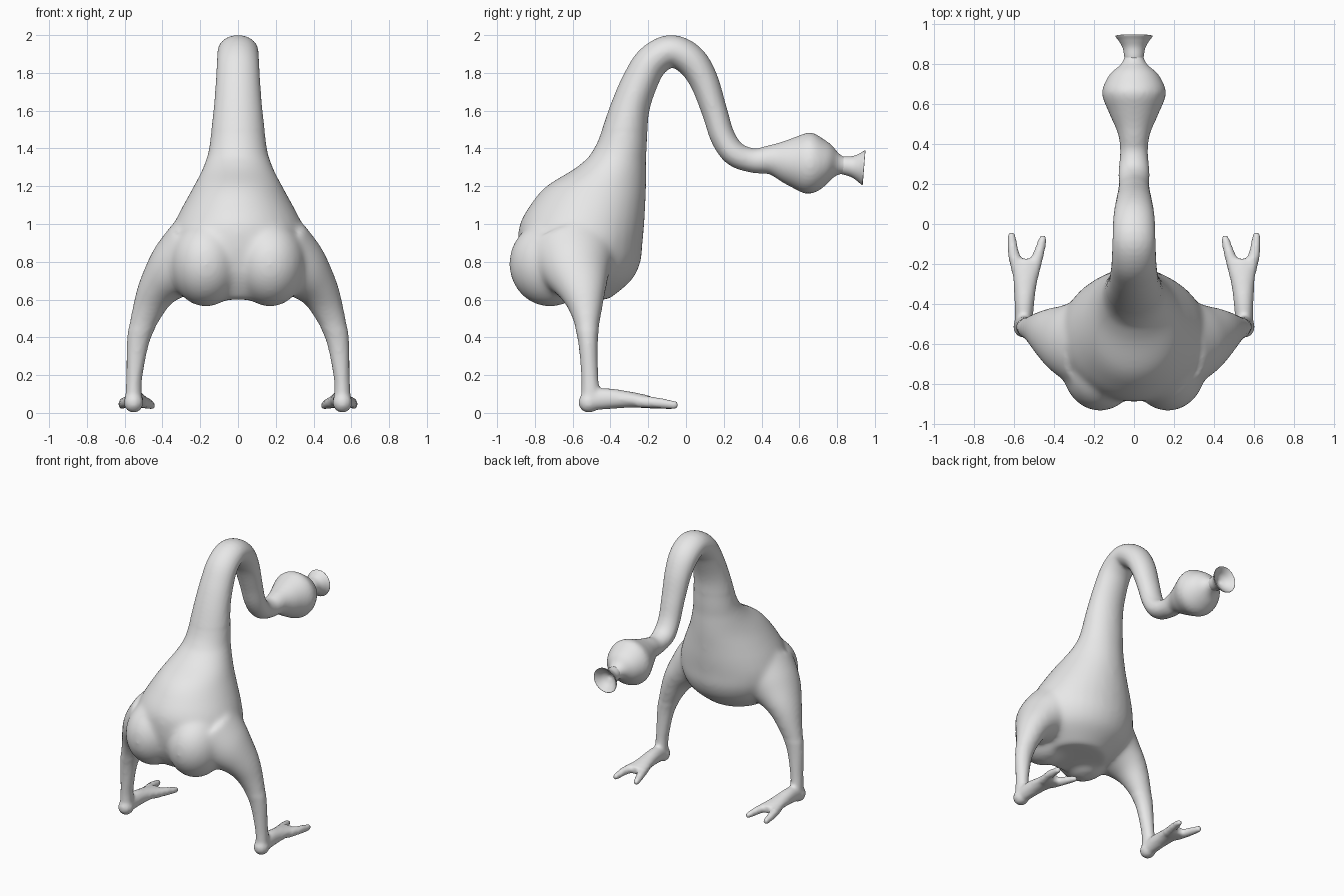
import bpy, bmesh, math
from mathutils import Vector, Matrix

if "Cube" in bpy.data.objects:
    bpy.data.objects.remove(bpy.data.objects["Cube"])

skin = bpy.data.materials.new("pale_grey")
skin.diffuse_color = (0.8, 0.8, 0.8, 1)
skin.use_nodes = True
skin.node_tree.nodes["Principled BSDF"].inputs["Base Color"].default_value = skin.diffuse_color
X, Y, Z = Vector((1, 0, 0)), Vector((0, 1, 0)), Vector((0, 0, 1))


def catmull(rows, steps=5):
    """Smoothly interpolate rows of numbers."""
    out = []
    for i in range(len(rows) - 1):
        a, b, c, d = (rows[max(i - 1, 0)], rows[i], rows[i + 1],
                      rows[min(i + 2, len(rows) - 1)])
        for s in range(steps):
            t = s / steps
            out.append([0.5 * (2 * q + (r - p) * t + (2 * p - 5 * q + 4 * r - u) * t * t
                               + (3 * q - p - 3 * r + u) * t ** 3)
                        for p, q, r, u in zip(a, b, c, d)])
    out.append(list(rows[-1]))
    return out


def tube(bm, rows, side, axis=None, n=32):
    """Loft ellipses; row = x, y, z, radius along side, other radius."""
    rows = catmull(rows)
    rings = []
    for i, (x, y, z, ra, rb) in enumerate(rows):
        p, q = rows[max(i - 1, 0)], rows[min(i + 1, len(rows) - 1)]
        t = (axis or Vector(q[:3]) - Vector(p[:3])).normalized()
        u = (side - t * side.dot(t)).normalized()
        v = t.cross(u)
        rings.append([bm.verts.new(Vector((x, y, z))
                                   + u * ra * math.cos(2 * math.pi * k / n)
                                   + v * rb * math.sin(2 * math.pi * k / n))
                      for k in range(n)])
    faces = [bm.faces.new((r[k], r[(k + 1) % n], s[(k + 1) % n], s[k]))
             for r, s in zip(rings, rings[1:]) for k in range(n)]
    faces += [bm.faces.new(rings[0][::-1]), bm.faces.new(rings[-1])]
    bmesh.ops.recalc_face_normals(bm, faces=faces)


def ball(bm, centre, radii):
    bmesh.ops.create_uvsphere(bm, u_segments=32, v_segments=20, radius=1,
                              matrix=Matrix.Translation(centre) @ Matrix.Diagonal((*radii, 1)))


def make_object(name, bm):
    me = bpy.data.meshes.new(name)
    bm.to_mesh(me)
    bm.free()
    ob = bpy.data.objects.new(name, me)
    bpy.context.collection.objects.link(ob)
    me.materials.append(skin)
    me.polygons.foreach_set("use_smooth", [True] * len(me.polygons))
    return ob


bm = bmesh.new()

# Torso: upright stack of ellipses
tube(bm, [(0, y, z, rx, ry) for y, z, rx, ry in [
    (-.60, .60, .20, .19), (-.57, .70, .31, .28), (-.56, .80, .36, .32),
    (-.56, .90, .37, .33), (-.55, 1.0, .34, .33), (-.52, 1.1, .29, .305),
    (-.475, 1.2, .235, .265), (-.395, 1.3, .185, .185), (-.34, 1.4, .15, .125)]], X, Z)

# Neck arching over and down into the bulb head
tube(bm, [(0, y, z, rx, rd) for y, z, rx, rd in [
    (-.40, 1.2, .20, .17), (-.37, 1.3, .175, .155), (-.34, 1.4, .155, .135),
    (-.30, 1.6, .13, .105), (-.245, 1.75, .118, .095), (-.18, 1.86, .112, .09),
    (-.08, 1.915, .108, .086), (.02, 1.87, .105, .085), (.092, 1.765, .095, .077),
    (.15, 1.6, .083, .068), (.195, 1.46, .077, .066), (.26, 1.37, .078, .066),
    (.36, 1.335, .07, .065), (.45, 1.34, .08, .08), (.55, 1.33, .122, .125),
    (.655, 1.322, .16, .163), (.745, 1.32, .125, .115), (.795, 1.315, .07, .065),
    (.83, 1.31, .05, .046), (.86, 1.307, .046, .043)]], X)

for s in (-1, 1):
    # Rounded front lobe
    ball(bm, (s * .17, -.72, .79), (.19, .217, .228))
    # Thigh and shin
    tube(bm, [(s * x, y, z, ry, r) for x, y, z, ry, r in [
        (.22, -.60, .86, .24, .19), (.33, -.58, .76, .19, .16),
        (.42, -.55, .66, .135, .112), (.475, -.53, .55, .09, .085),
        (.525, -.52, .40, .055, .062), (.548, -.51, .20, .045, .043),
        (.553, -.505, .10, .05, .043), (.553, -.51, .05, .05, .043)]], Y)
    # Heel and palm of the foot
    ball(bm, (s * .553, -.515, .055), (.052, .055, .055))
    tube(bm, [(s * x, y, z, rx, rz) for x, y, z, rx, rz in [
        (.553, -.52, .065, .045, .055), (.55, -.42, .075, .048, .056),
        (.545, -.30, .07, .058, .043), (.54, -.21, .06, .074, .034),
        (.54, -.175, .058, .06, .026)]], X)
    # Two toes
    for tip in ([(.575, -.25, .06, .034), (.603, -.15, .053, .029), (.614, -.06, .042, .022)],
                [(.51, -.25, .06, .034), (.478, -.15, .05, .028), (.457, -.075, .038, .021)]):
        tube(bm, [(s * x, y, z, r, r) for x, y, z, r in tip], X)
        x, y, z, r = tip[-1]
        ball(bm, (s * x, y, z), (r, r, r))

# Fuse everything into one skin
body = make_object("body", bm)
mod = body.modifiers.new("fuse", 'REMESH')
mod.mode = 'VOXEL'
mod.voxel_size = 0.012
fused = bpy.data.meshes.new_from_object(
    body.evaluated_get(bpy.context.evaluated_depsgraph_get()))
bpy.data.objects.remove(body)

# Soften the joins, more strongly around the trunk
bm = bmesh.new()
bm.from_mesh(fused)
trunk = [v for v in bm.verts if .45 < v.co.z < 1.5 and v.co.y < -.1]
for verts, count in ((trunk, 16), (bm.verts[:], 3)):
    for _ in range(count):
        bmesh.ops.smooth_vert(bm, verts=verts, factor=.5,
                              use_axis_x=True, use_axis_y=True, use_axis_z=True)
make_object("body", bm)

# Flared hollow mouth
bm = bmesh.new()
tube(bm, [(0, y, z, r, r) for y, z, r in [
    (.80, 1.312, .04), (.835, 1.31, .048), (.88, 1.304, .056), (.915, 1.30, .075),
    (.938, 1.298, .092), (.942, 1.298, .088), (.925, 1.299, .07),
    (.90, 1.302, .045), (.88, 1.304, .01)]], X, Vector((0, 1, -.08)))
make_object("mouth", bm)
